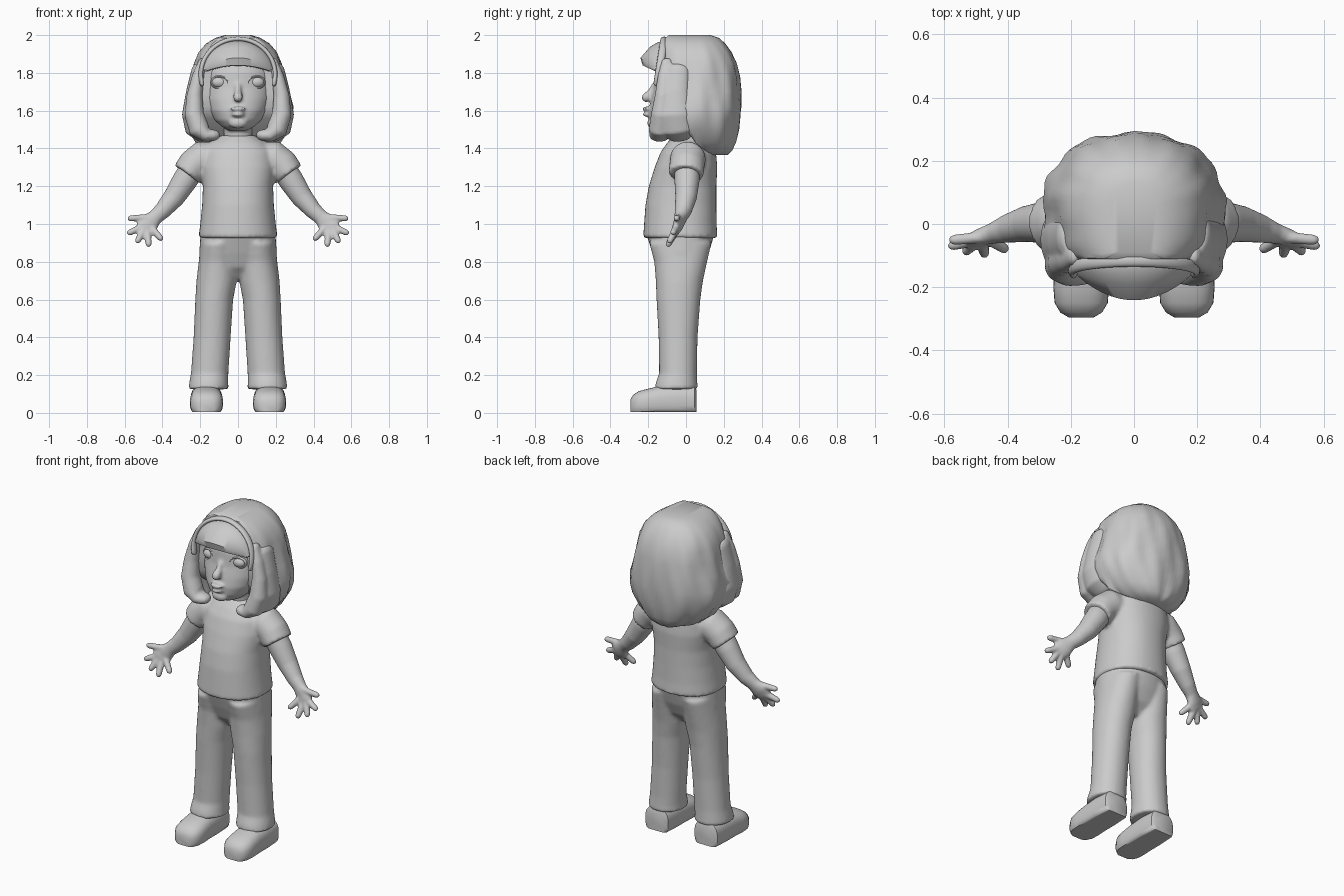
import bpy, bmesh, math
from mathutils import Vector, Matrix

X, Y, Z = Vector((1, 0, 0)), Vector((0, 1, 0)), Vector((0, 0, 1))


def ring(c, u, v, n=32, p=2.0):
    """Superellipse ring around c with half axes u and v."""
    out = []
    for i in range(n):
        a = 2 * math.pi * i / n
        s, k = math.sin(a), math.cos(a)
        out.append(Vector(c) + u * math.copysign(abs(s) ** (2 / p), s)
                   - v * math.copysign(abs(k) ** (2 / p), k))
    return out


def loft(bm, rings):
    rows = [[bm.verts.new(q) for q in r] for r in rings]
    n = len(rows[0])
    for a, b in zip(rows, rows[1:]):
        for i in range(n):
            bm.faces.new((a[i], a[(i + 1) % n], b[(i + 1) % n], b[i]))
    bm.faces.new(rows[0][::-1])
    bm.faces.new(rows[-1])


def stack(bm, levels, p=2.2, n=40):
    """Horizontal sections: z, cx, cy, rx, ry."""
    loft(bm, [ring((cx, cy, z), X * rx, Y * ry, n, p) for z, cx, cy, rx, ry in levels])


def tube(bm, pts, rounded=True, n=20):
    """Swept tube: x, y, z, radius across, radius in depth."""
    P = [Vector(q[:3]) for q in pts]
    R = [(q[3], q[-1]) for q in pts]
    rings = []
    for i, c in enumerate(P):
        t = (P[min(i + 1, len(P) - 1)] - P[max(i - 1, 0)]).normalized()
        u = t.cross(Y).normalized()
        v = u.cross(t).normalized()
        steps = [(0, 1)]
        if rounded and i == 0:
            steps = [(-.95, .3), (-.7, .7), (0, 1)]
        elif rounded and i == len(P) - 1:
            steps = [(0, 1), (.7, .7), (.95, .3)]
        for d, s in steps:
            rings.append(ring(c + t * d * min(R[i]), u * R[i][0] * s, v * R[i][1] * s, n))
    loft(bm, rings)


def ball(bm, c, r):
    bmesh.ops.create_uvsphere(bm, u_segments=24, v_segments=14, radius=1,
                              matrix=Matrix.Translation(c) @ Matrix.Diagonal((*r, 1)))


def finish(name, bm, voxel=0, smooth=0, mirror=False):
    bmesh.ops.recalc_face_normals(bm, faces=bm.faces)
    for f in bm.faces:
        f.smooth = True
    me = bpy.data.meshes.new(name)
    bm.to_mesh(me)
    bm.free()
    me.set_sharp_from_angle(angle=math.radians(50))
    ob = bpy.data.objects.new(name, me)
    bpy.context.collection.objects.link(ob)
    if voxel:
        m = ob.modifiers.new("blend", 'REMESH')
        m.mode, m.voxel_size, m.use_smooth_shade = 'VOXEL', voxel, True
    if smooth:
        m = ob.modifiers.new("soften", 'SMOOTH')
        m.factor, m.iterations = .5, smooth
    if mirror:
        m = ob.modifiers.new("mirror", 'MIRROR')
        m.use_mirror_merge = False
    return ob


# Shirt with short sleeves
bm = bmesh.new()
stack(bm, [(.925, 0, -.03, .21, .197), (1.0, 0, -.03, .2, .192), (1.1, 0, -.027, .19, .188),
           (1.2, 0, -.018, .186, .179), (1.3, 0, 0, .198, .166), (1.38, 0, .012, .19, .147),
           (1.43, 0, .02, .15, .12), (1.47, 0, .025, .09, .085)])
for s in (-1, 1):
    tube(bm, [(s * .11, .015, 1.35, .085), (s * .19, .01, 1.345, .095),
              (s * .235, .005, 1.31, .088, .093), (s * .272, 0, 1.262, .08, .093)], False, 28)
finish("shirt", bm, .011, 5)

# Trousers
bm = bmesh.new()
stack(bm, [(.71, 0, -.03, .1, .06), (.77, 0, -.03, .2, .115), (.85, 0, -.028, .206, .15),
           (.95, 0, -.03, .198, .182)])
for s in (-1, 1):
    stack(bm, [(.125, s * .156, -.052, .107, .115), (.16, s * .155, -.05, .103, .11),
               (.21, s * .15, -.042, .099, .1), (.4, s * .137, -.042, .098, .103),
               (.6, s * .126, -.04, .1, .116), (.7, s * .113, -.035, .107, .125),
               (.8, s * .106, -.028, .102, .14), (.9, s * .1, -.03, .098, .165)], 2.1)
finish("trousers", bm, .011, 5)

# Shoes: sections along y with a flat sole
bm = bmesh.new()
rows = []
for y, h, w in [(.056, .12, .06), (.045, .145, .078), (-.05, .15, .085), (-.14, .142, .085),
                (-.2, .128, .088), (-.25, .115, .084), (-.28, .095, .066), (-.295, .07, .04)]:
    r = ring((.167, y, h * .42), X * w, Z * h * .58, 32, 2.6)
    rows.append([Vector((q.x, q.y, max(q.z, .005))) for q in r])
loft(bm, rows)
finish("shoe", bm, mirror=True)

# Arm, palm and fingers
bm = bmesh.new()
tube(bm, [(.23, .005, 1.31, .068), (.285, .005, 1.225, .066), (.34, 0, 1.14, .057),
          (.4, -.015, 1.07, .045), (.44, -.028, 1.035, .04, .034), (.475, -.04, 1.0, .055, .027),
          (.495, -.052, .975, .052, .022)], True, 28)
for base, tip in [((.46, -.04, 1.035), (.57, -.05, 1.03)), ((.505, -.05, .985), (.573, -.068, .955)),
                  ((.5, -.055, .97), (.53, -.085, .912)), ((.48, -.055, .96), (.473, -.093, .893)),
                  ((.455, -.05, .975), (.41, -.078, .925))]:
    tube(bm, [(*base, .02), (*tip, .0165)], True, 16)
finish("arm", bm, .007, 4, True)

# Head with neck, nose and lips
bm = bmesh.new()
stack(bm, [(1.495, 0, -.08, .05, .06), (1.515, 0, -.07, .085, .1), (1.55, 0, -.045, .125, .148),
           (1.6, 0, -.025, .158, .172), (1.66, 0, -.01, .18, .175), (1.72, 0, 0, .188, .17),
           (1.8, 0, .005, .188, .168), (1.88, 0, .01, .165, .145), (1.94, 0, .02, .11, .1),
           (1.96, 0, .02, .05, .05)], 2.1)
stack(bm, [(1.38, 0, .025, .085, .08), (1.46, 0, .01, .075, .07), (1.6, 0, 0, .075, .07)])
tube(bm, [(0, -.165, 1.74, .014), (0, -.185, 1.7, .018), (0, -.21, 1.67, .026)])
ball(bm, (0, -.205, 1.61), (.04, .027, .012))
ball(bm, (0, -.2, 1.58), (.035, .03, .013))
ball(bm, (0, -.175, 1.535), (.05, .03, .03))
finish("head", bm, .009, 2)

# Eyes with lids
bm = bmesh.new()
ball(bm, (.098, -.132, 1.75), (.04, .026, .029))
finish("eye", bm, mirror=True)
bm = bmesh.new()
N = 32
lid = []
for i in range(N):
    a = 2 * math.pi * i / N
    d = Vector((math.cos(a), .35 * math.cos(a), math.sin(a)))
    c = Vector((.098 + .042 * d.x, -.139 + .042 * d.y, 1.75 + .031 * d.z))
    lid.append([bm.verts.new(q) for q in ring(c, d * .006, Y * .008, 8)])
for i in range(N):
    a, b = lid[i], lid[(i + 1) % N]
    for j in range(8):
        bm.faces.new((a[j], a[(j + 1) % 8], b[(j + 1) % 8], b[j]))
finish("eyelid", bm, mirror=True)

# Back hair: wavy sections, cut flat behind the face
bm = bmesh.new()
rows = []
levels = [(1.365, .10, .22, .14), (1.39, .17, .245, .1), (1.43, .22, .262, .05), (1.5, .265, .278, .0),
          (1.56, .285, .285, -.08), (1.62, .288, .29, -.11), (1.7, .266, .288, -.11),
          (1.78, .247, .282, -.11), (1.85, .232, .268, -.11), (1.91, .207, .24, -.11),
          (1.955, .168, .208, -.11), (1.985, .12, .175, -.11), (2.0, .07, .13, -.09)]
for z, rx, yb, cut in levels:
    row = []
    for q in ring((0, 0, 0), X, Y, 84, 2.25):
        a = math.atan2(q.x, q.y)
        w = 1 + (.018 * math.sin(9 * a + 8 * z) + .012 * math.sin(17 * a - 14 * z)) * min(1, (2 - z) * 5)
        y = .05 + q.y * w * (yb - .05 if q.y > 0 else .24)
        row.append(Vector((q.x * rx * w, max(y, cut), z)))
    rows.append(row)
loft(bm, rows)
finish("back_hair", bm)

# Side locks that frame the face and curl in below
bm = bmesh.new()
tube(bm, [(.19, -.1, 1.86, .02, .03), (.212, -.11, 1.78, .032, .04), (.23, -.12, 1.68, .042, .045),
          (.232, -.13, 1.58, .052, .055), (.205, -.137, 1.5, .056, .06),
          (.165, -.14, 1.468, .036, .055), (.125, -.14, 1.47, .03, .045)])
tube(bm, [(.215, -.04, 1.82, .03, .06), (.235, -.05, 1.7, .04, .07), (.245, -.05, 1.58, .052, .09),
          (.23, -.04, 1.5, .05, .09), (.2, -.03, 1.465, .03, .07)])
finish("side_hair", bm, .009, 2, True)

# Headband
bm = bmesh.new()
tube(bm, [(.197 * math.sin(a), -.115 - .03 * (1 - math.cos(a)), 1.79 + .19 * math.cos(a), .012, .02)
          for a in (math.radians(d) for d in range(-105, 106, 7))], True, 12)
finish("headband", bm)

# Fringe: sheet from the headband swelling over the forehead and tucking back
bm = bmesh.new()
rows = []
for i in range(25):
    u = i / 12 - 1
    k = 1 - u * u
    a = u * 1.5
    top = Vector((.186 * math.sin(a), -.115 - .025 * (1 - k), 1.81 + .162 * math.cos(a)))
    lip = Vector((.178 * u, -.165 - .076 * k, 1.815 + .065 * k))
    mid = (top + lip) / 2 + Vector((0, -.012, .012)) * k
    low = Vector((.175 * u, -.16 - .07 * k, 1.807 + .033 * k))
    back = Vector((.165 * u, -.09 - .06 * k, 1.807 + .03 * k))
    rows.append([top, (top + mid) / 2 + Vector((0, -.003, .004)) * k, mid, lip, low, back,
                 Vector((top.x * .9, -.06, top.z - .01))])
loft(bm, rows)
finish("fringe", bm)
